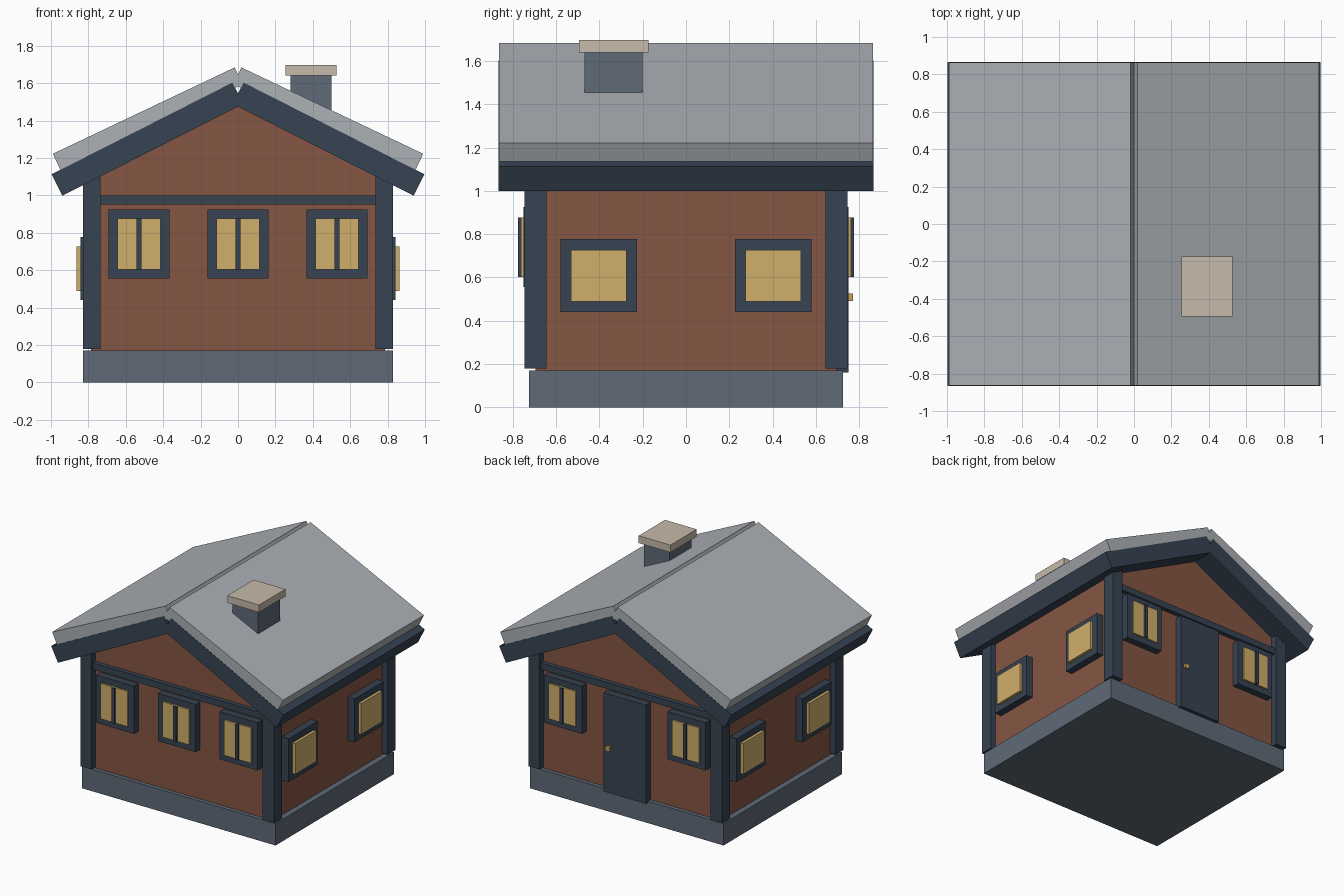
import bpy
import math
from mathutils import Matrix, Vector

cube = bpy.data.objects.get("Cube")
if cube:
    bpy.data.objects.remove(cube, do_unlink=True)


def material(name, colour):
    m = bpy.data.materials.new(name)
    m.use_nodes = True
    m.diffuse_color = (*colour, 1)
    m.node_tree.nodes["Principled BSDF"].inputs["Base Color"].default_value = (*colour, 1)
    return m


BRICK = material("brick red", (0.235, 0.092, 0.057))
NAVY = material("dark navy wood", (0.037, 0.056, 0.084))
SLATE = material("slate stone", (0.112, 0.144, 0.184))
GREY = material("roof grey", (0.413, 0.434, 0.462))
STONE = material("pale stone", (0.565, 0.491, 0.402))
GLOW = material("warm glass", (0.631, 0.429, 0.147))
BRASS = material("brass", (0.55, 0.35, 0.11))


def prism(name, outline, y0, y1, mat):
    """Extrude an (x, z) outline along y."""
    n = len(outline)
    verts = [(x, y, z) for y in (y0, y1) for x, z in outline]
    faces = [list(range(n)), list(range(2 * n - 1, n - 1, -1))]
    faces += [[(i + 1) % n, i, n + i, n + (i + 1) % n] for i in range(n)]
    mesh = bpy.data.meshes.new(name)
    mesh.from_pydata(verts, [], faces)
    mesh.materials.append(mat)
    mesh.validate()
    obj = bpy.data.objects.new(name, mesh)
    bpy.context.collection.objects.link(obj)
    return obj


def box(name, x, y, z, mat):
    """Box from (min, max) ranges."""
    (x0, x1), z0, z1 = sorted(x), *sorted(z)
    return prism(name, [(x0, z0), (x1, z0), (x1, z1), (x0, z1)], min(y), max(y), mat)


def span(centre, width):
    return (centre - width / 2, centre + width / 2)


def roof_slab(name, side, ridge, length, thick, angle, half_depth, mat):
    """Sloped slab hanging from its upper ridge corner, given for the right side."""
    a = math.radians(angle)
    along = Vector((math.cos(a), -math.sin(a)))
    down = Vector((-math.sin(a), -math.cos(a)))
    top = Vector(ridge)
    pts = [top, top + along * length, top + along * length + down * thick, top + down * thick]
    pts = [(p.x * side, p.y) for p in pts]
    if side > 0:
        pts.reverse()
    return prism(name, pts, -half_depth, half_depth, mat)


# Base and gabled walls
box("foundation", (-0.83, 0.83), (-0.725, 0.725), (0, 0.17), SLATE)
prism("walls", [(-0.785, 0.17), (0.785, 0.17), (0.785, 1.12), (0, 1.52), (-0.785, 1.12)],
      -0.695, 0.695, BRICK)

# Corner posts, gable beams and roof
for sx, side in ((-1, "right"), (1, "left")):
    for sy, end in ((-1, "front"), (1, "back")):
        box(f"{end}_{side}_post", (sx * 0.735, sx * 0.83), (sy * 0.645, sy * 0.747),
            (0.18, 1.11), NAVY)
    roof_slab(f"{side}_roof_board", sx, (0.03, 1.603), 1.084, 0.128, 26.9, 0.866, NAVY)
    roof_slab(f"{side}_roof_cover", sx, (0.018, 1.684), 1.076, 0.1, 25.4, 0.864, GREY)
for sy, end in ((-1, "front"), (1, "back")):
    box(f"{end}_beam", (-0.735, 0.735), (sy * 0.69, sy * 0.73), (0.95, 1.0), NAVY)

# Gable windows: three in front, two beside the back door
for sy, end, centres in ((-1, "front", (-0.53, 0, 0.53)), (1, "back", (-0.53, 0.53))):
    for i, cx in enumerate(centres):
        name = f"{end}_window_{i + 1}"
        box(name + "_frame", span(cx, 0.325), (sy * 0.68, sy * 0.75), (0.555, 0.925), NAVY)
        box(name + "_pane", span(cx, 0.23), (sy * 0.7, sy * 0.763), (0.603, 0.877), GLOW)
        box(name + "_mullion", span(cx, 0.026), (sy * 0.7, sy * 0.777), (0.603, 0.877), NAVY)

# Side windows
for sx, side in ((-1, "right"), (1, "left")):
    for sy, end in ((-1, "front"), (1, "back")):
        name = f"{side}_{end}_window"
        cy = sy * 0.403
        box(name + "_frame", (sx * 0.77, sx * 0.842), span(cy, 0.355), (0.44, 0.777), NAVY)
        box(name + "_pane", (sx * 0.8, sx * 0.864), span(cy, 0.258), (0.488, 0.727), GLOW)

# Back door with knob
box("door", (-0.182, 0.182), (0.68, 0.752), (0.16, 0.925), NAVY)
box("door_knob", span(0.135, 0.036), (0.74, 0.772), (0.49, 0.525), BRASS)

# Chimney
box("chimney", (0.28, 0.5), (-0.468, -0.2), (1.38, 1.64), SLATE)
box("chimney_cap", (0.255, 0.527), (-0.495, -0.173), (1.64, 1.697), STONE)
